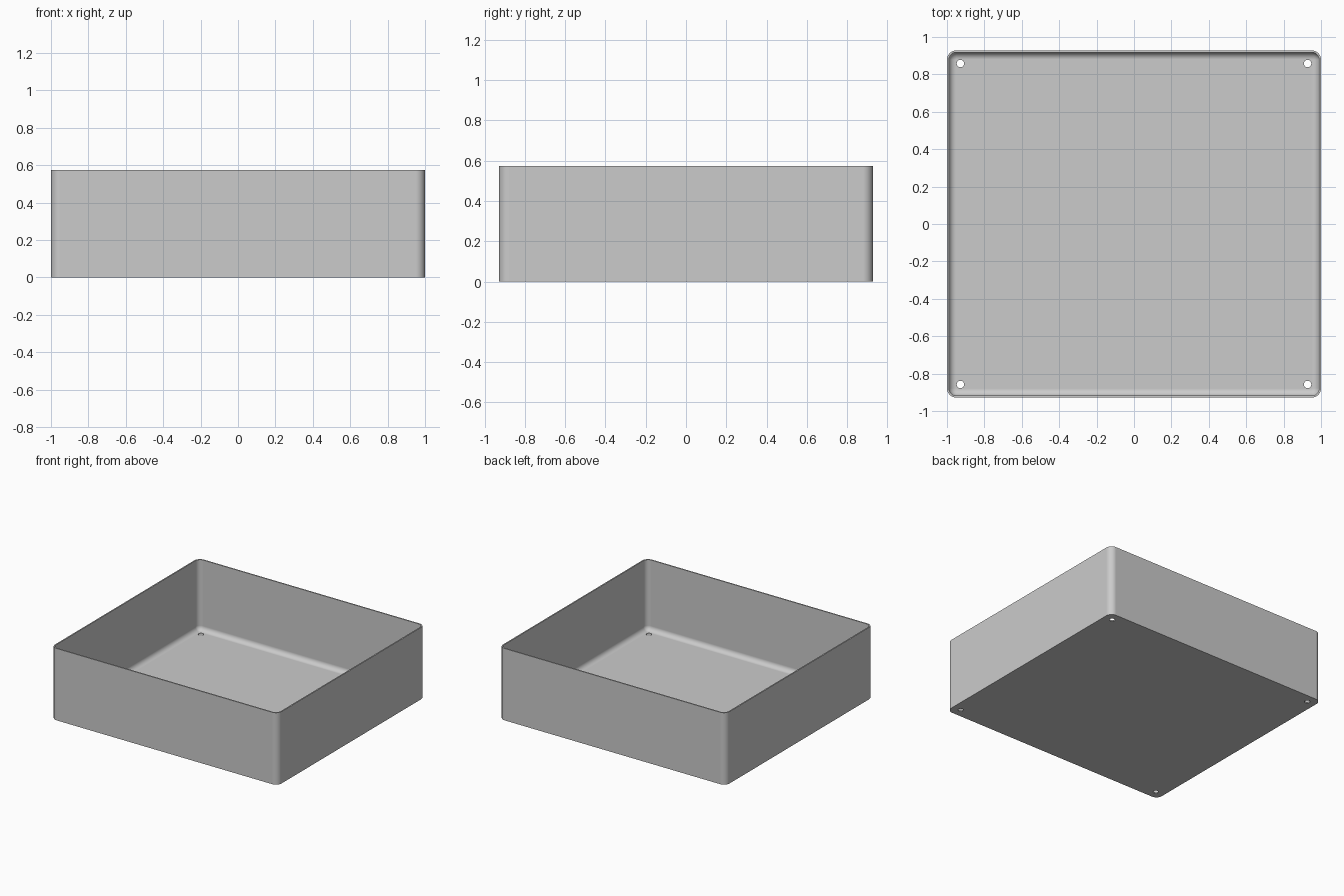
import bpy
import bmesh
from math import sin, cos, pi

cube = bpy.data.objects.get("Cube")
if cube:
    bpy.data.objects.remove(cube, do_unlink=True)

HALF_X, HALF_Y, HEIGHT = 1.0, 0.928, 0.573
CORNER, WALL, FILLET = 0.05, 0.01, 0.038
STEPS = 8

grey = bpy.data.materials.new("light_grey")
grey.use_nodes = True
colour = (0.6, 0.6, 0.6, 1)
grey.diffuse_color = colour
grey.node_tree.nodes["Principled BSDF"].inputs["Base Color"].default_value = colour


def rounded_loop(bm, inset, z):
    """Rounded rectangle, offset inwards from the outer wall."""
    radius = CORNER - inset
    cx, cy = HALF_X - CORNER, HALF_Y - CORNER
    verts = []
    for k, (sx, sy) in enumerate([(1, 1), (-1, 1), (-1, -1), (1, -1)]):
        for i in range(STEPS + 1):
            a = (k + i / STEPS) * pi / 2
            verts.append(bm.verts.new((sx * cx + radius * cos(a),
                                       sy * cy + radius * sin(a), z)))
    return verts


# Tray section from the underside, over the rim, down to the filleted floor
section = [(0, 0), (0, HEIGHT), (WALL, HEIGHT)]
for i in range(STEPS + 1):
    a = i / STEPS * pi / 2
    section.append((WALL + FILLET * (1 - cos(a)),
                    WALL + FILLET * (1 - sin(a))))

bm = bmesh.new()
loops = [rounded_loop(bm, inset, z) for inset, z in section]
for low, high in zip(loops, loops[1:]):
    for i in range(len(low)):
        j = (i + 1) % len(low)
        bm.faces.new((low[i], low[j], high[j], high[i]))
bm.faces.new(loops[0][::-1])
bm.faces.new(loops[-1])
bmesh.ops.recalc_face_normals(bm, faces=bm.faces)
mesh = bpy.data.meshes.new("tray")
bm.to_mesh(mesh)
bm.free()
mesh.materials.append(grey)
tray = bpy.data.objects.new("tray", mesh)
bpy.context.collection.objects.link(tray)

# Screw holes through the floor corners
bm = bmesh.new()
for sx in (-1, 1):
    for sy in (-1, 1):
        hole = bmesh.ops.create_cone(bm, cap_ends=True, segments=24,
                                     radius1=0.02, radius2=0.02, depth=0.1)
        bmesh.ops.translate(bm, verts=hole["verts"],
                            vec=(sx * 0.928, sy * 0.858, 0))
mesh = bpy.data.meshes.new("hole_cutter")
bm.to_mesh(mesh)
bm.free()
mesh.materials.append(grey)
cutter = bpy.data.objects.new("hole_cutter", mesh)
bpy.context.collection.objects.link(cutter)
cutter.hide_render = True

bpy.ops.object.select_all(action="DESELECT")
tray.select_set(True)
bpy.context.view_layer.objects.active = tray
cut = tray.modifiers.new("screw_holes", "BOOLEAN")
cut.operation = "DIFFERENCE"
cut.solver = "EXACT"
cut.object = cutter
bpy.ops.object.modifier_apply(modifier=cut.name)
bpy.data.objects.remove(cutter, do_unlink=True)

# Smooth corners and fillet, keeping the flat panels flat
bpy.ops.object.shade_smooth_by_angle(angle=pi / 6)
weighted = tray.modifiers.new("flat_panels", "WEIGHTED_NORMAL")
weighted.keep_sharp = True
